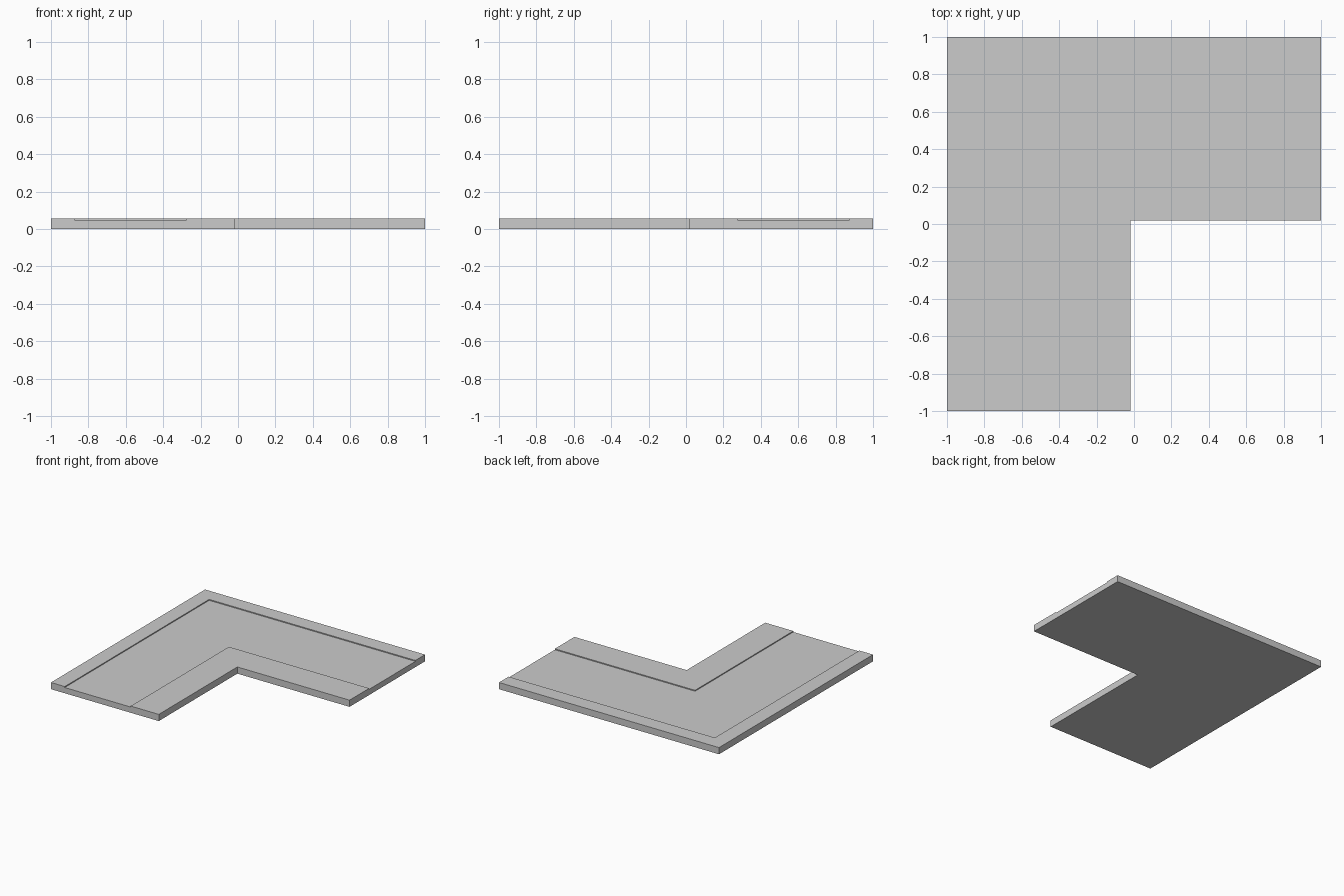
import bpy, bmesh

if "Cube" in bpy.data.objects:
    bpy.data.objects.remove(bpy.data.objects["Cube"])

TOP, FLOOR = 0.055, 0.047

# Cross-section: (distance from outer edge, height), with a shallow channel
profile = [(0, 0), (0, TOP), (0.125, TOP), (0.125, FLOOR),
           (0.725, FLOOR), (0.725, TOP), (0.98, TOP), (0.98, 0)]

# Sweep the section along the corner path: front end, mitred corner, right end
bm = bmesh.new()
rings = [[bm.verts.new((-1 + d, -1, z)) for d, z in profile],
         [bm.verts.new((-1 + d, 1 - d, z)) for d, z in profile],
         [bm.verts.new((1, 1 - d, z)) for d, z in profile]]
n = len(profile)
for a, b in zip(rings, rings[1:]):
    for i in range(n):
        j = (i + 1) % n
        bm.faces.new((a[i], a[j], b[j], b[i]))

# End caps
bm.faces.new(rings[0])
bm.faces.new(rings[-1])
bmesh.ops.recalc_face_normals(bm, faces=bm.faces)

mesh = bpy.data.meshes.new("corner_path_tile")
bm.to_mesh(mesh)
bm.free()
tile = bpy.data.objects.new("corner_path_tile", mesh)
bpy.context.collection.objects.link(tile)
